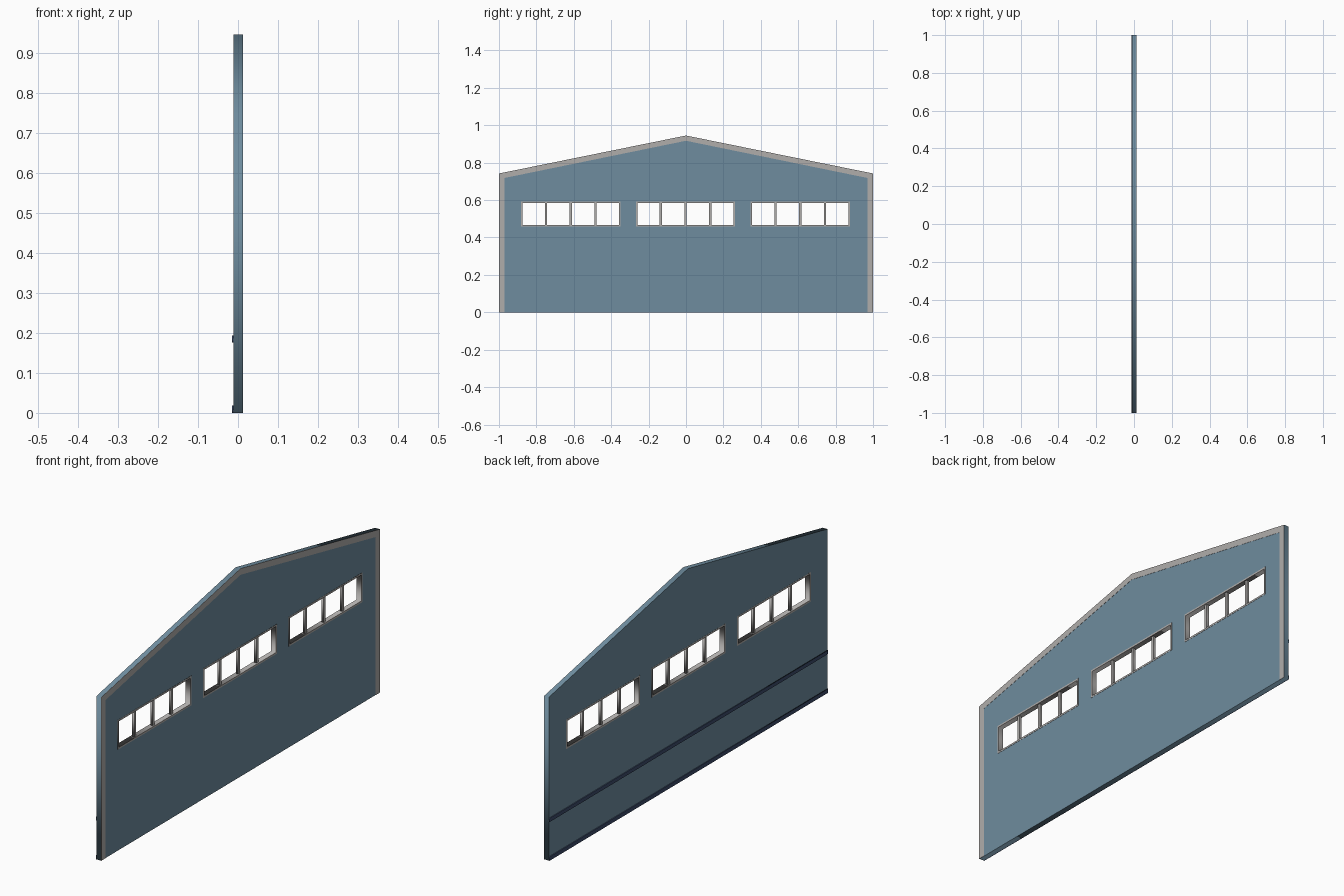
import bpy
import math

if "Cube" in bpy.data.objects:
    bpy.data.objects.remove(bpy.data.objects["Cube"])


def material(name, rgb):
    m = bpy.data.materials.new(name)
    m.diffuse_color = (*rgb, 1)
    m.use_nodes = True
    m.node_tree.nodes["Principled BSDF"].inputs["Base Color"].default_value = m.diffuse_color
    return m


BLUE = material("blue wall", (0.156, 0.262, 0.342))
GREY = material("light grey trim", (0.434, 0.420, 0.410))
NAVY = material("dark navy rail", (0.045, 0.072, 0.150))


def plate(name, loops, x0, x1, mat):
    """Filled outline in the y-z plane (inner loops become holes), thick from x0 to x1."""
    cu = bpy.data.curves.new(name, 'CURVE')
    cu.dimensions = '2D'
    cu.fill_mode = 'BOTH'
    cu.extrude = (x1 - x0) / 2
    for pts in loops:
        s = cu.splines.new('POLY')
        s.points.add(len(pts) - 1)
        for p, (y, z) in zip(s.points, pts):
            p.co = (y, z, 0, 1)
        s.use_cyclic_u = True
    ob = bpy.data.objects.new(name, cu)
    bpy.context.collection.objects.link(ob)
    ob.rotation_euler = (math.pi / 2, 0, math.pi / 2)
    ob.location.x = (x0 + x1) / 2
    cu.materials.append(mat)
    bpy.ops.object.select_all(action='DESELECT')
    ob.select_set(True)
    bpy.context.view_layer.objects.active = ob
    bpy.ops.object.convert(target='MESH')
    return bpy.context.object


def rect(y0, y1, z0, z1):
    return [(y0, z0), (y1, z0), (y1, z1), (y0, z1)]


BACK, FACE, FRONT = -0.011, 0.012, 0.013
W, H = 0.53, 0.134          # window band size
Z0 = 0.459
CENTRES = (-0.616, -0.003, 0.611)
F = 0.008                   # frame width

# Gable wall with three window openings
gable = [(-1, 0), (1, 0), (1, 0.742), (0, 0.945), (-1, 0.742)]
holes = [rect(c - W / 2, c + W / 2, Z0, Z0 + H) for c in CENTRES]
plate("gable_wall", [gable] + holes, BACK, FACE, BLUE)

# Edge trim along the sides and roof slopes
trim = [(-1, 0), (-0.97, 0), (-0.97, 0.718), (0, 0.917), (0.97, 0.718),
        (0.97, 0), (1, 0), (1, 0.742), (0, 0.945), (-1, 0.742)]
plate("edge_trim", [trim], FACE, FRONT, GREY)

# Window frames with three mullions each
for i, c in enumerate(CENTRES):
    y0, y1 = c - W / 2, c + W / 2
    plate(f"window_frame_{i + 1}",
          [rect(y0, y1, Z0, Z0 + H), rect(y0 + F, y1 - F, Z0 + F, Z0 + H - F)],
          BACK - 0.0005, FRONT, GREY)
    for k in (1, 2, 3):
        y = y0 + W * k / 4
        plate(f"mullion_{i + 1}_{k}", [rect(y - 0.006, y + 0.006, Z0 + F, Z0 + H - F)],
              -0.005, 0.007, GREY)

# Horizontal rails on the back
for name, z0, z1 in (("base_rail", 0, 0.018), ("middle_rail", 0.176, 0.193)):
    plate(name, [rect(-1, 1, z0, z1)], -0.0145, BACK, NAVY)
